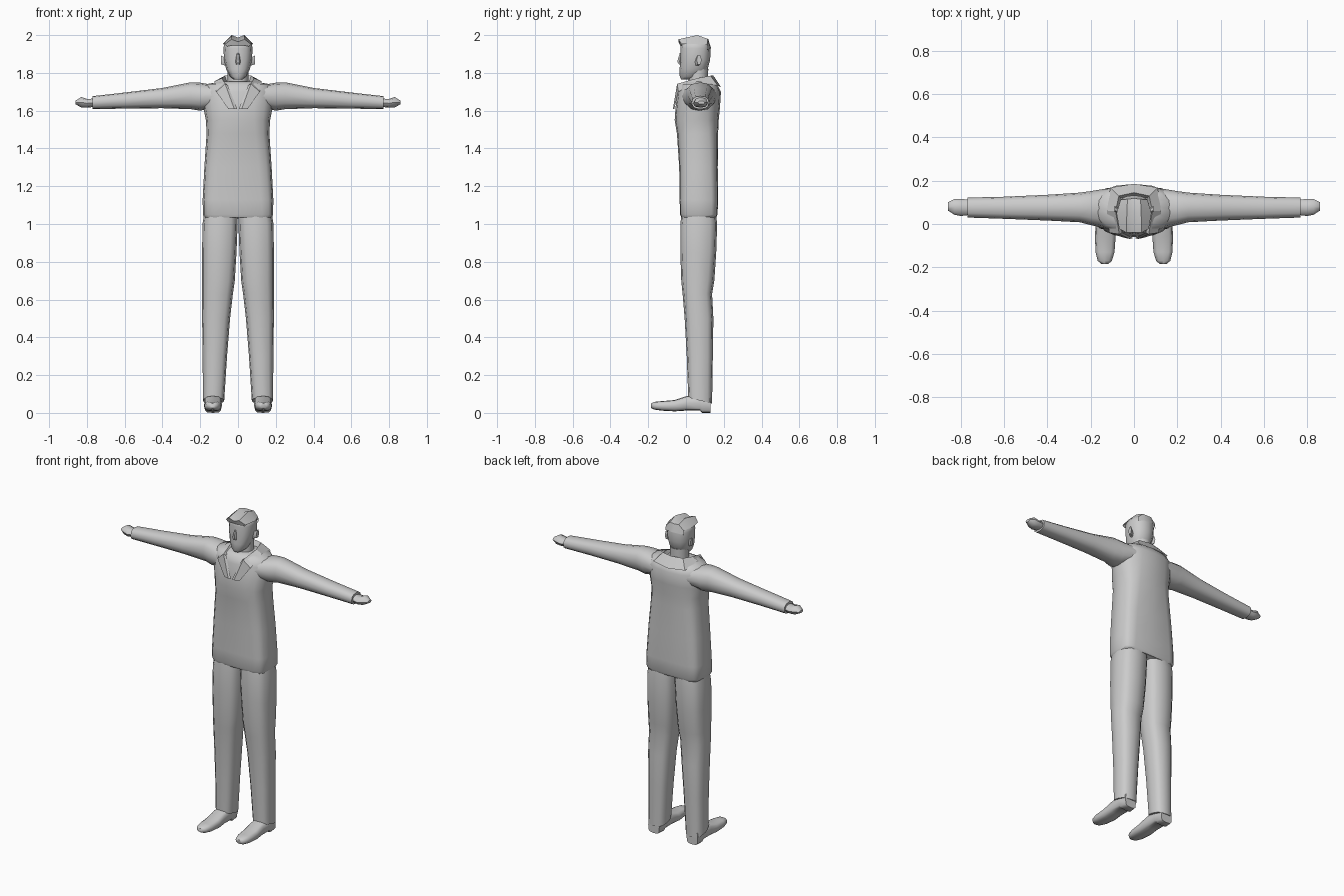
import bpy, bmesh, math

grey = bpy.data.materials.new("plain grey")
grey.diffuse_color = (0.6, 0.6, 0.6, 1)


def finish(name, bm, mirror, angle):
    bmesh.ops.recalc_face_normals(bm, faces=bm.faces)
    mesh = bpy.data.meshes.new(name)
    bm.to_mesh(mesh)
    bm.free()
    mesh.materials.append(grey)
    ob = bpy.data.objects.new(name, mesh)
    bpy.context.collection.objects.link(ob)
    if mirror:
        ob.modifiers.new("mirror", 'MIRROR').use_clip = True
    bpy.ops.object.select_all(action='DESELECT')
    ob.select_set(True)
    bpy.context.view_layer.objects.active = ob
    bpy.ops.object.shade_smooth_by_angle(angle=math.radians(angle))
    return ob


def loft(name, axis, rings, sides=12, mirror=False, angle=50):
    """Skin rounded rings: (position, a0, a1, b0, b1, squareness[, tilt])."""
    bm = bmesh.new()
    loops = []
    for pos, a0, a1, b0, b1, p, *tilt in rings:
        loop = []
        for i in range(sides):
            t = 2 * math.pi * i / sides
            c, s = math.cos(t), math.sin(t)
            u = math.copysign(abs(c) ** (2 / p), c)
            v = math.copysign(abs(s) ** (2 / p), s)
            a = (a0 + a1) / 2 + u * (a1 - a0) / 2
            b = (b0 + b1) / 2 + v * (b1 - b0) / 2
            w = pos + (tilt[0] * v if tilt else 0)
            co = {'x': (w, a, b), 'y': (a, w, b), 'z': (a, b, w)}[axis]
            loop.append(bm.verts.new(co))
        loops.append(loop)
    for l0, l1 in zip(loops, loops[1:]):
        for i in range(sides):
            j = (i + 1) % sides
            bm.faces.new((l0[i], l0[j], l1[j], l1[i]))
    bm.faces.new(loops[0])
    bm.faces.new(loops[-1])
    return finish(name, bm, mirror, angle)


def sheet(name, rows, angle=30):
    """Mirrored surface through rows of points."""
    bm = bmesh.new()
    grid = [[bm.verts.new(p) for p in row] for row in rows]
    for r0, r1 in zip(grid, grid[1:]):
        for i in range(len(r0) - 1):
            bm.faces.new((r0[i], r0[i + 1], r1[i + 1], r1[i]))
    return finish(name, bm, True, angle)


# Jacket body
body = [(1.035, .178, -.025, .160, 5), (1.05, .186, -.031, .167, 5),
        (1.13, .187, -.034, .170, 4.5), (1.30, .178, -.036, .168, 4),
        (1.48, .166, -.048, .170, 3.2), (1.55, .170, -.060, .173, 2.8),
        (1.62, .184, -.055, .180, 2.5), (1.70, .190, -.045, .185, 2.3),
        (1.74, .170, -.030, .165, 2.3), (1.755, .080, .000, .130, 2)]
loft("jacket", 'z', [(z, -w, w, y0, y1, p) for z, w, y0, y1, p in body],
     sides=16, angle=60)

# Collar and lapels, from the nape round to the chest
sheet("collar", [
    [(0, .125, 1.755), (0, .145, 1.785), (0, .186, 1.725)],
    [(.06, .12, 1.755), (.07, .13, 1.785), (.11, .168, 1.732)],
    [(.07, .06, 1.75), (.085, .06, 1.772), (.125, .06, 1.755)],
    [(.055, -.04, 1.735), (.068, -.047, 1.742), (.115, -.04, 1.70)],
    [(.004, -.065, 1.61), (.02, -.069, 1.61), (.052, -.062, 1.61)]])

# Sleeves and hands
loft("sleeve", 'x', [
    (.12, -.025, .165, 1.62, 1.735, 2.3), (.20, -.005, .152, 1.60, 1.748, 2.4),
    (.25, .008, .145, 1.608, 1.75, 2.4), (.40, .016, .135, 1.613, 1.72, 2.4),
    (.60, .024, .126, 1.611, 1.696, 2.4), (.77, .03, .122, 1.608, 1.677, 2.4)],
    mirror=True)
loft("hand", 'x', [
    (.76, .042, .112, 1.62, 1.664, 2.3), (.80, .037, .116, 1.616, 1.662, 2.3),
    (.83, .043, .115, 1.617, 1.672, 2.2), (.86, .062, .10, 1.634, 1.652, 2)],
    sides=8, mirror=True)

# Trousers
loft("trouser_leg", 'z', [
    (1.08, .0, .175, -.02, .155, 3), (1.0, .002, .188, -.03, .165, 3),
    (.85, .008, .190, -.03, .160, 3), (.70, .017, .190, -.025, .150, 2.8),
    (.63, .027, .190, -.018, .138, 2.8), (.50, .042, .190, -.007, .145, 2.8),
    (.30, .058, .187, .004, .142, 2.8),
    (.065, .073, .186, .012, .138, 2.8, -.015)], mirror=True)

# Shoes
loft("shoe", 'y', [
    (.130, .095, .172, .0, .09, 4), (.085, .088, .177, .0, .095, 4),
    (.075, .088, .177, .012, .095, 4), (.00, .086, .178, .012, .088, 3.2),
    (-.06, .085, .180, .008, .068, 3), (-.13, .090, .178, .012, .062, 2.8),
    (-.17, .102, .168, .018, .058, 2.5), (-.184, .118, .152, .026, .050, 2)],
    mirror=True)
loft("ankle", 'z', [(.07, .095, .168, .03, .12, 2.5),
                    (.14, .095, .168, .03, .12, 2.5)], sides=8, mirror=True)

# Neck and head
loft("neck", 'z', [(1.70, -.055, .055, .01, .115, 2),
                   (1.82, -.055, .055, .015, .118, 2)])
skull = [(1.765, .022, -.025, .030), (1.78, .042, -.033, .080),
         (1.82, .063, -.034, .115), (1.87, .074, -.030, .128),
         (1.93, .077, -.030, .130), (1.955, .073, -.027, .125),
         (1.975, .045, 0, .11), (1.982, .02, .03, .09)]
loft("head", 'z', [(z, -w, w, y0, y1, 2.4) for z, w, y0, y1 in skull])

# Nose and ears
loft("nose", 'z', [(1.845, -.010, .010, -.038, -.02, 2),
                   (1.860, -.014, .014, -.048, -.02, 2),
                   (1.905, -.006, .006, -.034, -.02, 2)], sides=6)
loft("ear", 'x', [(.066, .045, .073, 1.835, 1.882, 2),
                  (.089, .056, .083, 1.842, 1.896, 2)], sides=6, mirror=True)

# Hair with a raised parting on either side
sheet("hair", [
    [(0, -.03, 1.945), (.035, -.03, 1.945), (.058, -.02, 1.94)],
    [(0, -.04, 1.965), (.035, -.04, 1.978), (.068, -.022, 1.952)],
    [(0, .05, 1.987), (.033, .06, 2.0), (.081, .05, 1.952)],
    [(0, .118, 1.978), (.03, .115, 1.980), (.062, .112, 1.950)],
    [(0, .133, 1.93), (.035, .128, 1.93), (.065, .112, 1.92)]], angle=40)
